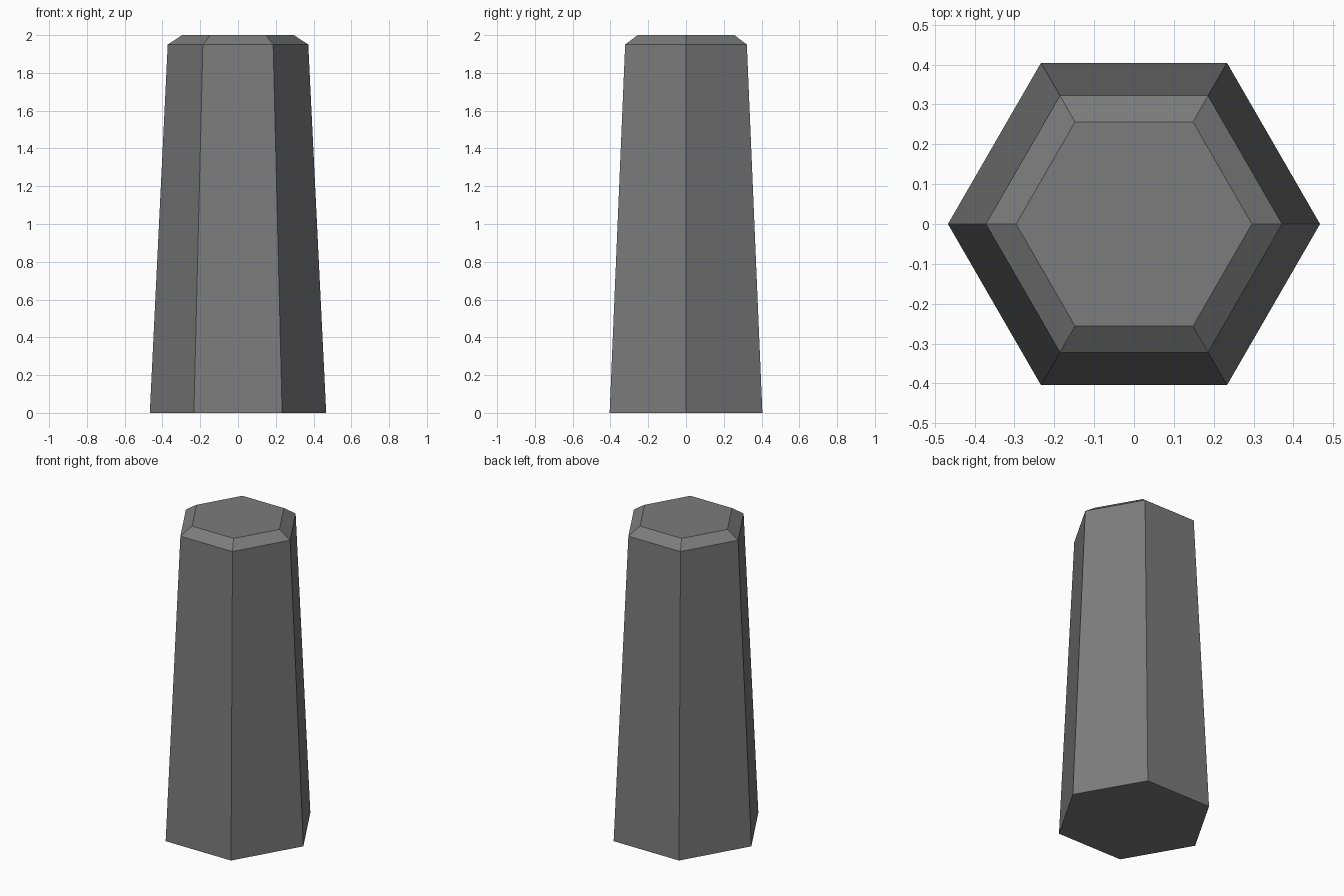
import bpy, bmesh, math

if "Cube" in bpy.data.objects:
    bpy.data.objects.remove(bpy.data.objects["Cube"])

# stone grey for the whole post
mat = bpy.data.materials.new("stone grey")
mat.diffuse_color = (0.2, 0.2, 0.2, 1)
mat.use_nodes = True
mat.node_tree.nodes["Principled BSDF"].inputs["Base Color"].default_value = mat.diffuse_color

# tapered six-sided post with a bevelled top: (radius, height) rings
PROFILE = [(0.467, 0.0), (0.372, 1.95), (0.296, 2.0)]
SIDES = 6

bm = bmesh.new()
rings = [[bm.verts.new((r * math.cos(math.tau * i / SIDES),
                        r * math.sin(math.tau * i / SIDES), z))
          for i in range(SIDES)] for r, z in PROFILE]
for low, high in zip(rings, rings[1:]):
    for i in range(SIDES):
        j = (i + 1) % SIDES
        bm.faces.new((low[i], low[j], high[j], high[i]))
bm.faces.new(rings[0][::-1])  # base
bm.faces.new(rings[-1])       # flat top

mesh = bpy.data.meshes.new("hexagonal_post")
bm.to_mesh(mesh)
bm.free()
mesh.materials.append(mat)
bpy.context.collection.objects.link(bpy.data.objects.new("hexagonal_post", mesh))
